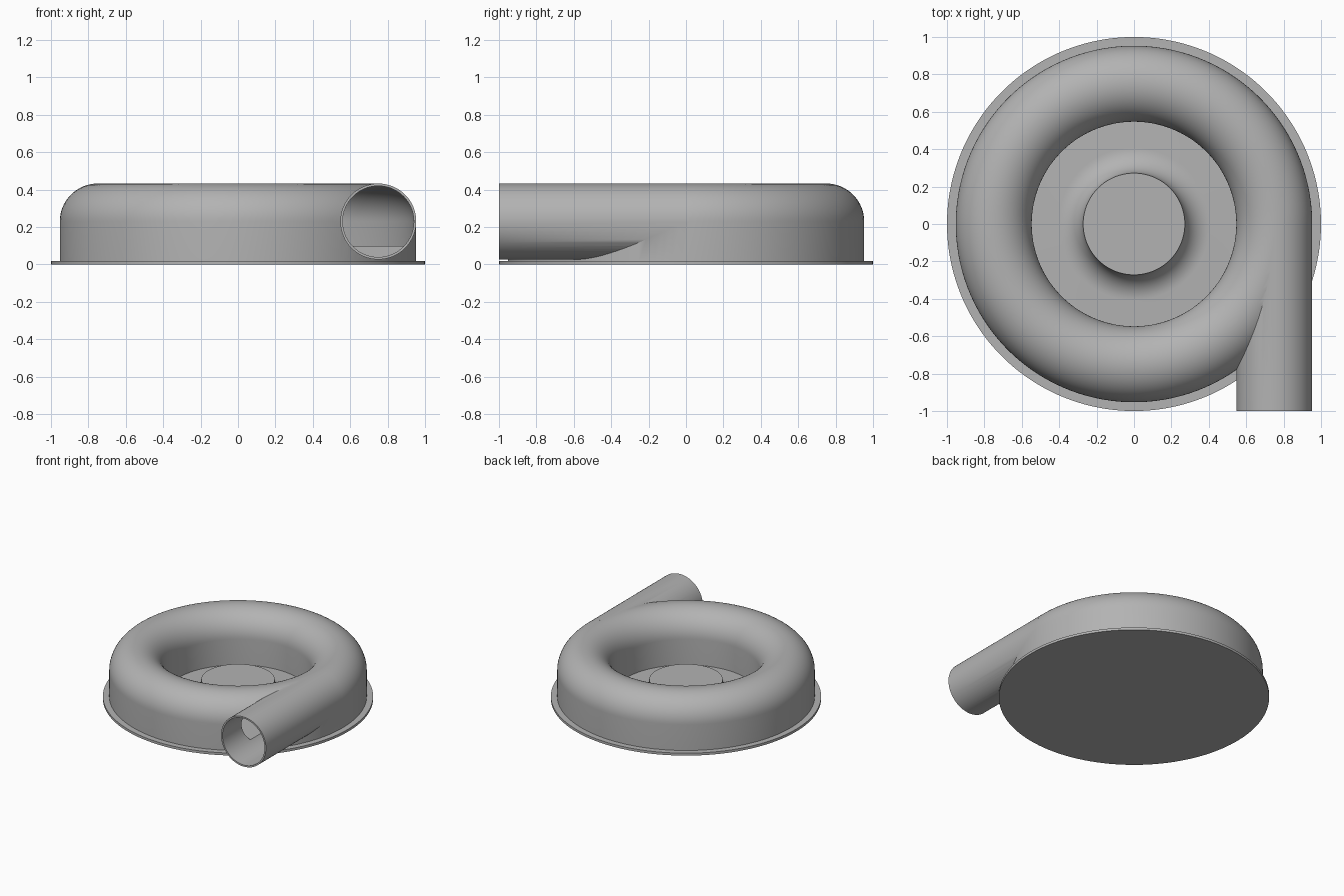
import bpy, bmesh
from math import sin, cos, pi, radians

cube = bpy.data.objects.get("Cube")
if cube:
    bpy.data.objects.remove(cube, do_unlink=True)

SEGMENTS = 128
RING_R, TUBE_R, BORE_R, TUBE_Z = 0.75, 0.203, 0.19, 0.23

grey = bpy.data.materials.new("casing grey")
grey.use_nodes = True
colour = (0.45, 0.45, 0.45, 1)
grey.diffuse_color = colour
grey.node_tree.nodes["Principled BSDF"].inputs["Base Color"].default_value = colour


def finish(name, bm):
    bmesh.ops.recalc_face_normals(bm, faces=bm.faces)
    mesh = bpy.data.meshes.new(name)
    bm.to_mesh(mesh)
    bm.free()
    mesh.materials.append(grey)
    obj = bpy.data.objects.new(name, mesh)
    bpy.context.collection.objects.link(obj)
    return obj


def lathe(name, profile, closed):
    """Turn (radius, height) points about z; open profiles get flat caps."""
    bm = bmesh.new()
    rings = []
    for i in range(SEGMENTS):
        a = 2 * pi * (i + 0.5) / SEGMENTS
        rings.append([bm.verts.new((r * cos(a), r * sin(a), z)) for r, z in profile])
    count = len(profile)
    for i, ring in enumerate(rings):
        following = rings[(i + 1) % SEGMENTS]
        for j in range(count if closed else count - 1):
            k = (j + 1) % count
            bm.faces.new((ring[j], following[j], following[k], ring[k]))
    if not closed:
        bm.faces.new([ring[0] for ring in rings])
        bm.faces.new([ring[-1] for ring in rings])
    return finish(name, bm)


def arch(radius, floor):
    """Half-round roof on straight walls, the section of the ring."""
    roof = [(RING_R + radius * cos(pi * i / 32), TUBE_Z + radius * sin(pi * i / 32))
            for i in range(33)]
    return roof + [(RING_R - radius, floor), (RING_R + radius, floor)]


def rod(name, radius, front, back):
    """Solid cylinder along y on the outlet axis."""
    bm = bmesh.new()
    ends = [[bm.verts.new((RING_R + radius * cos(2 * pi * i / 64), y,
                           TUBE_Z + radius * sin(2 * pi * i / 64))) for i in range(64)]
            for y in (front, back)]
    for i in range(64):
        k = (i + 1) % 64
        bm.faces.new((ends[0][i], ends[0][k], ends[1][k], ends[1][i]))
    for end in ends:
        bm.faces.new(end)
    return finish(name, bm)


def boolean(target, other, operation):
    mod = target.modifiers.new(operation.lower(), "BOOLEAN")
    mod.operation, mod.solver, mod.object = operation, "EXACT", other
    bpy.context.view_layer.objects.active = target
    bpy.ops.object.modifier_apply(modifier=mod.name)
    bpy.data.objects.remove(other, do_unlink=True)


def smooth(obj):
    bpy.ops.object.select_all(action="DESELECT")
    obj.select_set(True)
    bpy.context.view_layer.objects.active = obj
    bpy.ops.object.shade_smooth_by_angle(angle=radians(30))


# Base flange with the raised, filleted hub
FLANGE_TOP, HUB_TOP, HUB_R = 0.02, 0.155, 0.272
fillet = HUB_TOP - FLANGE_TOP
profile = [(1, 0), (1, FLANGE_TOP)]
for i in range(13):
    a = pi / 2 * i / 12
    profile.append((HUB_R + fillet * (1 - sin(a)), HUB_TOP - fillet * cos(a)))
base = lathe("base_flange_and_hub", profile, closed=False)

# Ring casing joined to the tangential outlet pipe
casing = lathe("ring_casing_and_outlet", arch(TUBE_R, 0.01), closed=True)
boolean(casing, rod("outlet_pipe", TUBE_R, -1, 0), "UNION")

# Hollow channel and pipe bore
boolean(casing, lathe("channel_cutter", arch(BORE_R, 0.1), closed=True), "DIFFERENCE")
boolean(casing, rod("bore_cutter", BORE_R, -1.1, -0.003), "DIFFERENCE")

for part in (base, casing):
    smooth(part)
